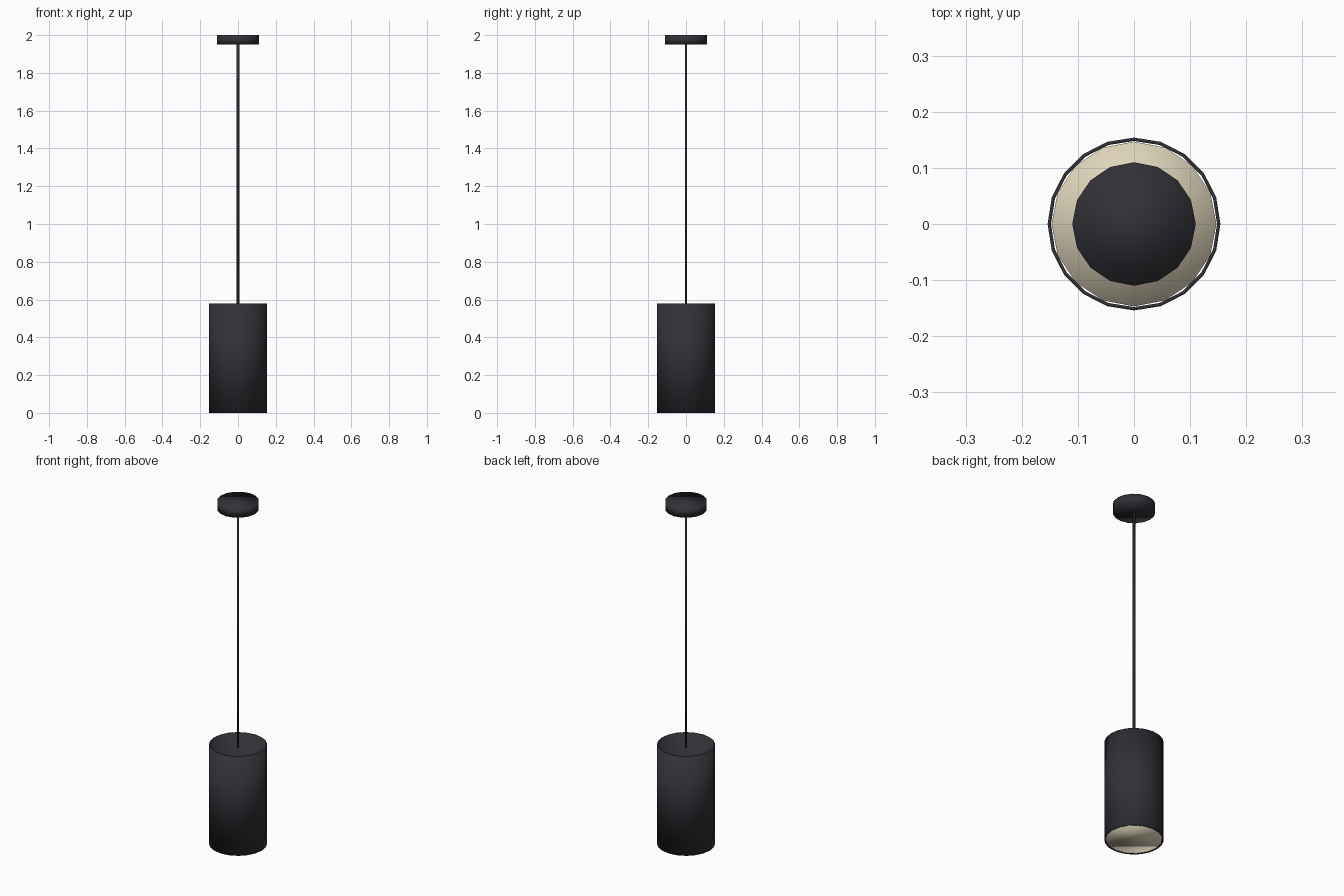
import bpy
import bmesh
from math import cos, sin, tau

cube = bpy.data.objects.get("Cube")
if cube:
    bpy.data.objects.remove(cube, do_unlink=True)


def make_material(name, rgb):
    mat = bpy.data.materials.new(name)
    mat.use_nodes = True
    color = (*rgb, 1.0)
    mat.diffuse_color = color
    bsdf = mat.node_tree.nodes["Principled BSDF"]
    bsdf.inputs["Base Color"].default_value = color
    bsdf.inputs["Roughness"].default_value = 0.6
    return mat


def finish(bm, name, mat):
    """Turn the bmesh into a smooth shaded object."""
    bmesh.ops.recalc_face_normals(bm, faces=bm.faces)
    for face in bm.faces:
        face.smooth = True
    mesh = bpy.data.meshes.new(name)
    bm.to_mesh(mesh)
    bm.free()
    mesh.materials.append(mat)
    obj = bpy.data.objects.new(name, mesh)
    bpy.context.collection.objects.link(obj)
    return obj


def revolve(name, profile, sides, mat, hollow=False):
    """Sweep a (radius, height) profile round z; cap it, or close it as a tube wall."""
    bm = bmesh.new()
    rings = [[bm.verts.new((r * cos(tau * i / sides), r * sin(tau * i / sides), z))
              for i in range(sides)] for r, z in profile]
    pairs = list(zip(rings, rings[1:]))
    if hollow:
        pairs.append((rings[-1], rings[0]))
    else:
        bm.faces.new(rings[0])
        bm.faces.new(rings[-1])
    for low, high in pairs:
        for i in range(sides):
            j = (i + 1) % sides
            bm.faces.new((low[i], low[j], high[j], high[i]))
    return finish(bm, name, mat)


charcoal = make_material("charcoal", (0.03, 0.03, 0.038))
cream = make_material("warm cream", (0.76, 0.68, 0.51))

# Ceiling canopy
revolve("ceiling_canopy", [(0.11, 1.95), (0.11, 2.0)], 16, charcoal)

# Hanging cord
revolve("cord", [(0.007, 0.56), (0.007, 1.96)], 6, charcoal)

# Open tube shade
revolve("shade", [(0.154, 0.0), (0.154, 0.578), (0.148, 0.578), (0.148, 0.0)],
        20, charcoal, hollow=True)

# Light diffuser inside the lower mouth
revolve("diffuser", [(0.147, 0.003), (0.147, 0.03)], 16, cream)
